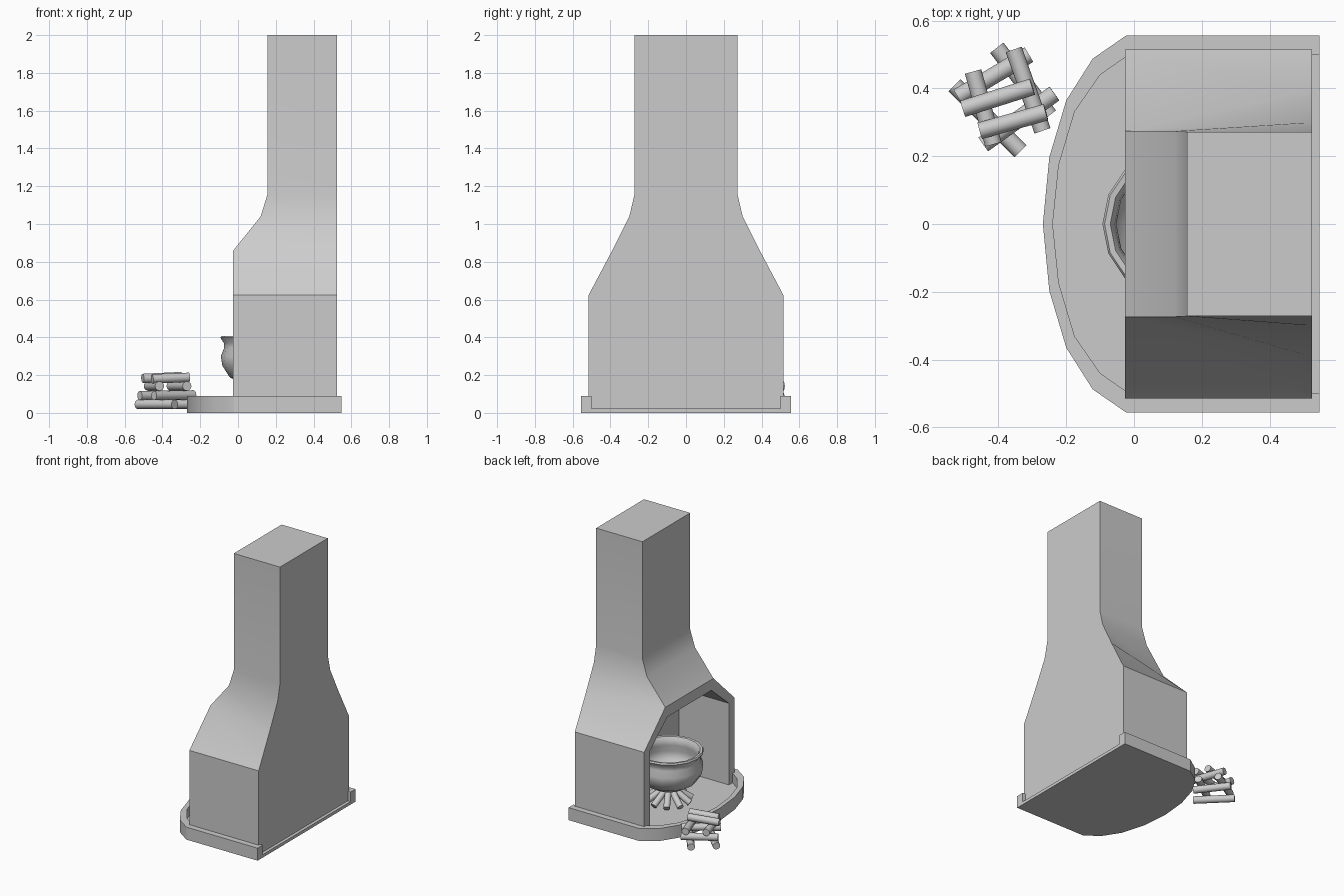
import bpy, bmesh, math
from mathutils import Vector

if "Cube" in bpy.data.objects:
    bpy.data.objects.remove(bpy.data.objects["Cube"])


def make(name, bm, angle=35):
    bmesh.ops.recalc_face_normals(bm, faces=bm.faces)
    me = bpy.data.meshes.new(name)
    bm.to_mesh(me)
    bm.free()
    ob = bpy.data.objects.new(name, me)
    bpy.context.collection.objects.link(ob)
    if angle:
        smooth(ob, angle)
    return ob


def smooth(ob, angle):
    bpy.ops.object.select_all(action='DESELECT')
    ob.select_set(True)
    bpy.context.view_layer.objects.active = ob
    bpy.ops.object.shade_smooth_by_angle(angle=math.radians(angle))


def loft(rings, cap=True, closed=False):
    bm = bmesh.new()
    vs = [[bm.verts.new(p) for p in r] for r in rings]
    n = len(vs[0])
    pairs = list(zip(vs, vs[1:])) + ([(vs[-1], vs[0])] if closed else [])
    for a, b in pairs:
        for i in range(n):
            j = (i + 1) % n
            bm.faces.new((a[i], a[j], b[j], b[i]))
    if cap:
        bm.faces.new(vs[0])
        bm.faces.new(vs[-1])
    return bm


def mirrored(half):
    """Mirror a y>=0 chain (ending at y=0) across the x axis."""
    return half + [(x, -y) for x, y in reversed(half[:-1])]


# Hearth: floor slab and raised curved kerb, open at the back
outer = mirrored([(.547, .557), (-.022, .557), (-.122, .488), (-.20, .365),
                  (-.25, .197), (-.269, 0)])
inner = mirrored([(.547, .5), (-.022, .495), (-.10, .44), (-.175, .332),
                  (-.222, .174), (-.24, 0)])
make("hearth_floor", loft([[(x, y, z) for x, y in inner] for z in (0, .022)]), 25)
make("hearth_kerb", loft([[(*o, 0), (*o, .09), (*i, .09), (*i, 0)]
                          for o, i in zip(outer, inner)]), 25)

# Hood and chimney: rings of (z, front x, front half width, back half width)
levels = [(.022, -.027, .515, .515), (.625, -.027, .515, .515),
          (.857, -.027, .274, .392), (1.04, .12, .274, .30),
          (1.16, .157, .272, .272), (2.0, .157, .272, .272)]
hood = make("hood_and_chimney", loft([[(f, a, z), (.525, b, z), (.525, -b, z), (f, -a, z)]
                                      for z, f, a, b in levels]), 0)
# Firebox opening cut through the front
arch = [(.45, -.05), (.45, .61), (.25, .78), (-.25, .78), (-.45, .61), (-.45, -.05)]
cutter = make("firebox_cutter", loft([[(x, y, z) for y, z in arch] for x in (-.2, .37)]), 0)
cutter.hide_render = True
mod = hood.modifiers.new("firebox", 'BOOLEAN')
mod.object = cutter
mod.operation = 'DIFFERENCE'
mod.solver = 'EXACT'
bpy.context.view_layer.objects.active = hood
bpy.ops.object.modifier_apply(modifier=mod.name)
bpy.data.objects.remove(cutter)
smooth(hood, 33)

# Cauldron: lathed pot with rounded lip
PX = .135
profile = [(.04, .14), (.11, .147), (.18, .19), (.218, .25), (.226, .30), (.208, .345),
           (.21, .37), (.228, .398), (.222, .408), (.205, .406), (.192, .385),
           (.187, .35), (.205, .30), (.195, .25), (.12, .18), (.04, .172)]
SEG = 16
make("cauldron", loft([[(PX + r * math.cos(t), r * math.sin(t), z)
                        for t in (2 * math.pi * k / SEG for k in range(SEG))]
                       for r, z in profile]), 50)


def log(name, a, b, r):
    a, b = Vector(a), Vector(b)
    bm = bmesh.new()
    bmesh.ops.create_cone(bm, cap_ends=True, segments=12, radius1=r, radius2=r,
                          depth=(b - a).length)
    rot = (b - a).to_track_quat('Z', 'Y').to_matrix().to_4x4()
    bm.transform(rot)
    bmesh.ops.translate(bm, verts=bm.verts, vec=(a + b) / 2)
    make(name, bm, 40)


# Fire logs leaning together under the cauldron
for k in range(10):
    t = 2 * math.pi * (k + .3) / 10
    c, s = math.cos(t), math.sin(t)
    log(f"fire_log_{k}", (PX + .15 * c, .15 * s, .05), (PX + .04 * c, .04 * s, .125), .022)

# Crosswise stack of firewood: two logs per layer
stack = [
    ((-.53, .41, .045), (-.335, .215, .045)), ((-.405, .52, .045), (-.25, .32, .045)),
    ((-.52, .375, .092), (-.31, .50, .092)), ((-.445, .235, .092), (-.235, .385, .095)),
    ((-.475, .45, .142), (-.415, .235, .142)), ((-.355, .515, .142), (-.27, .275, .142)),
    ((-.505, .34, .182), (-.30, .405, .192)), ((-.455, .275, .18), (-.26, .33, .188)),
]
for k, (a, b) in enumerate(stack):
    log(f"firewood_{k}", a, b, .025)
